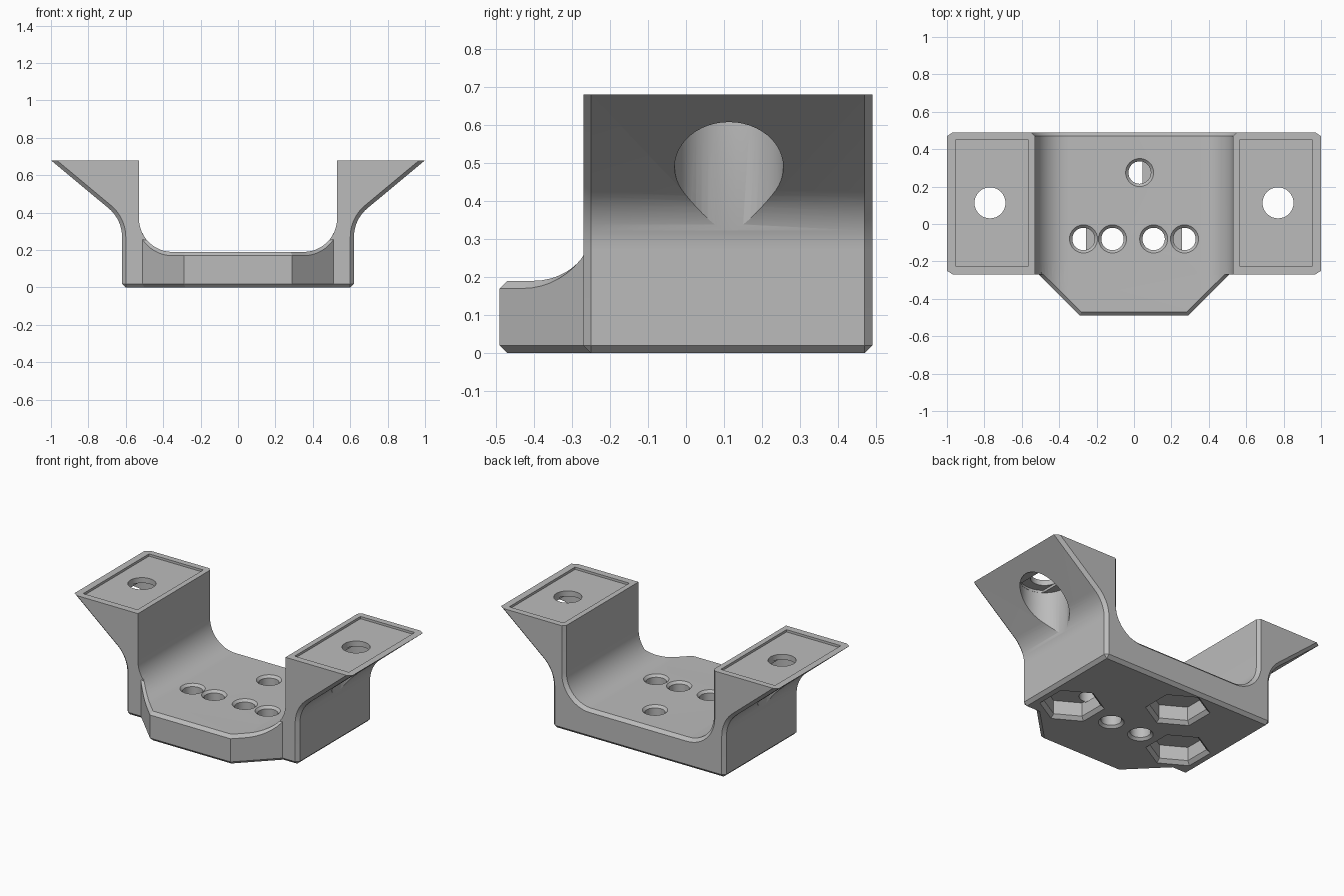
import bpy, bmesh
from math import sin, cos, pi, radians
from mathutils import Vector

if "Cube" in bpy.data.objects:
    bpy.data.objects.remove(bpy.data.objects["Cube"])

FRONT, BACK, NOSE, TOP, FLOOR = -0.27, 0.49, -0.49, 0.68, 0.19
CHAMFER = 0.02

grey = bpy.data.materials.new("plain grey")
grey.use_nodes = True
grey.diffuse_color = (0.5, 0.5, 0.5, 1)
grey.node_tree.nodes["Principled BSDF"].inputs["Base Color"].default_value = (0.5, 0.5, 0.5, 1)


def to_object(name, bm):
    bmesh.ops.recalc_face_normals(bm, faces=bm.faces)
    mesh = bpy.data.meshes.new(name)
    bm.to_mesh(mesh)
    bm.free()
    mesh.materials.append(grey)
    ob = bpy.data.objects.new(name, mesh)
    bpy.context.collection.objects.link(ob)
    return ob


def prism(profile, y0, y1):
    """Extrude an x-z profile along y."""
    bm = bmesh.new()
    face = bm.faces.new([bm.verts.new((x, y0, z)) for x, z in profile])
    ext = bmesh.ops.extrude_face_region(bm, geom=[face])
    moved = [v for v in ext["geom"] if isinstance(v, bmesh.types.BMVert)]
    bmesh.ops.translate(bm, verts=moved, vec=(0, y1 - y0, 0))
    bmesh.ops.recalc_face_normals(bm, faces=bm.faces)
    bm.normal_update()
    return bm


def chamfer(bm, edges):
    bmesh.ops.bevel(bm, geom=edges, offset=CHAMFER, offset_type='OFFSET',
                    segments=1, profile=0.5, affect='EDGES', clamp_overlap=False)


def drill(x, y, rings, sides=32, turn=0.0, half_width=1.0):
    """Cutter made of stacked rings (height, radius), optionally narrowed in x."""
    bm = bmesh.new()
    loops = []
    for z, r in rings:
        loop = []
        for i in range(sides):
            a = turn + 2 * pi * i / sides
            dx = max(-half_width, min(half_width, r * cos(a)))
            loop.append(bm.verts.new((x + dx, y + r * sin(a), z)))
        loops.append(loop)
    for low, high in zip(loops, loops[1:]):
        for i in range(sides):
            j = (i + 1) % sides
            bm.faces.new((low[i], low[j], high[j], high[i]))
    bm.faces.new(loops[0])
    bm.faces.new(loops[-1])
    return to_object("cutter", bm)


def box(x0, x1, y0, y1, z0, z1):
    return to_object("cutter", prism([(x0, z0), (x1, z0), (x1, z1), (x0, z1)], y0, y1))


def combine(target, tool, operation='DIFFERENCE'):
    """Apply a boolean and discard the tool."""
    mod = target.modifiers.new("boolean", 'BOOLEAN')
    mod.operation, mod.solver, mod.object = operation, 'EXACT', tool
    bpy.context.view_layer.update()
    graph = bpy.context.evaluated_depsgraph_get()
    mesh = bpy.data.meshes.new_from_object(target.evaluated_get(graph))
    target.modifiers.clear()
    target.data = mesh
    bpy.data.objects.remove(tool)


def mirrored(half):
    """Close a right-hand path with its mirror image."""
    return half + [(-x, z) for x, z in reversed(half)]


# Half profiles: outer wall with flared arm, inner channel with round corner
flare = radians(39.7)
outer = [(0.62, 0.0)]
for i in range(11):
    a = (pi / 2 - flare) * i / 10
    outer.append((0.82 - 0.2 * cos(a), 0.27 + 0.2 * sin(a)))
outer.append((1.0, TOP))
corner = [(0.35 + 0.18 * cos(a), 0.37 - 0.18 * sin(a))
          for a in (pi / 2 * i / 12 for i in range(13))]

# Bracket body
bm = prism(mirrored(outer + [(0.53, TOP)] + corner), FRONT, BACK)
edges = []
for e in bm.edges:
    a, b = (v.co for v in e.verts)
    mid = (a + b) / 2
    if min(a.z, b.z) > TOP - 0.001:
        continue
    along = abs(a.y - b.y) > 0.1
    is_back = not along and mid.y > 0
    is_outer = max(abs(a.x), abs(b.x)) > 0.6
    if is_back or (not along and is_outer) or (along and mid.z < 0.001):
        edges.append(e)
chamfer(bm, edges)
body = to_object("bracket_body", bm)

# Tapered front nose following the channel floor
lip = [p for p in corner if p[0] < 0.527]
edge_x = lip[0][0]
bm = prism(mirrored([(edge_x, 0.0)] + lip), NOSE, -0.2)
for s in (-1, 1):
    bmesh.ops.bisect_plane(bm, geom=bm.verts[:] + bm.edges[:] + bm.faces[:],
                           plane_co=(s * 0.29, NOSE, 0), plane_no=Vector((s, -1, 0)).normalized(),
                           clear_outer=True)
    bmesh.ops.holes_fill(bm, edges=[e for e in bm.edges if e.is_boundary], sides=0)
bmesh.ops.recalc_face_normals(bm, faces=bm.faces)
bm.normal_update()


def is_wall(f):
    return abs(f.normal.z) < 0.01 and f.normal.y < -0.5


rim = [e for e in bm.edges if len(e.link_faces) == 2
       and sum(is_wall(f) for f in e.link_faces) == 1
       and any(abs(f.normal.z) > 0.05 for f in e.link_faces)]
chamfer(bm, rim)
combine(body, to_object("front_nose", bm), 'UNION')

# Arm tops: shallow recess, screw hole, counterbore and bridging slot
for s in (-1, 1):
    x0, x1 = sorted((s * 0.565, s * 0.955))
    combine(body, box(x0, x1, -0.225, 0.45, 0.665, 0.75))
    combine(body, drill(s * 0.77, 0.113, [(0.15, 0.143), (0.615, 0.143)], sides=48))
    combine(body, drill(s * 0.77, 0.113, [(0.55, 0.142), (0.63, 0.142)], 48, 0, 0.084))
    combine(body, drill(s * 0.77, 0.113, [(0.5, 0.083), (0.8, 0.083)]))

# Floor: plain through holes
for x in (-0.115, 0.105):
    combine(body, drill(x, -0.08, [(-0.02, 0.095), (0.015, 0.06), (0.175, 0.06), (0.21, 0.095)]))

# Floor: hexagonal pockets underneath, each met by an offset hole from above
for hole_x, pocket_x, y in ((-0.27, -0.4, -0.08), (0.27, 0.4, -0.08), (0.03, -0.1, 0.275)):
    combine(body, drill(pocket_x, y, [(-0.02, 0.21), (0.022, 0.167), (0.11, 0.167)], 6, pi / 6))
    combine(body, drill(hole_x, y, [(0.1, 0.06), (0.175, 0.06), (0.21, 0.095)]))

# Smooth curves, crisp edges
bpy.ops.object.select_all(action='DESELECT')
body.select_set(True)
bpy.context.view_layer.objects.active = body
bpy.ops.object.shade_smooth_by_angle(angle=radians(25))
